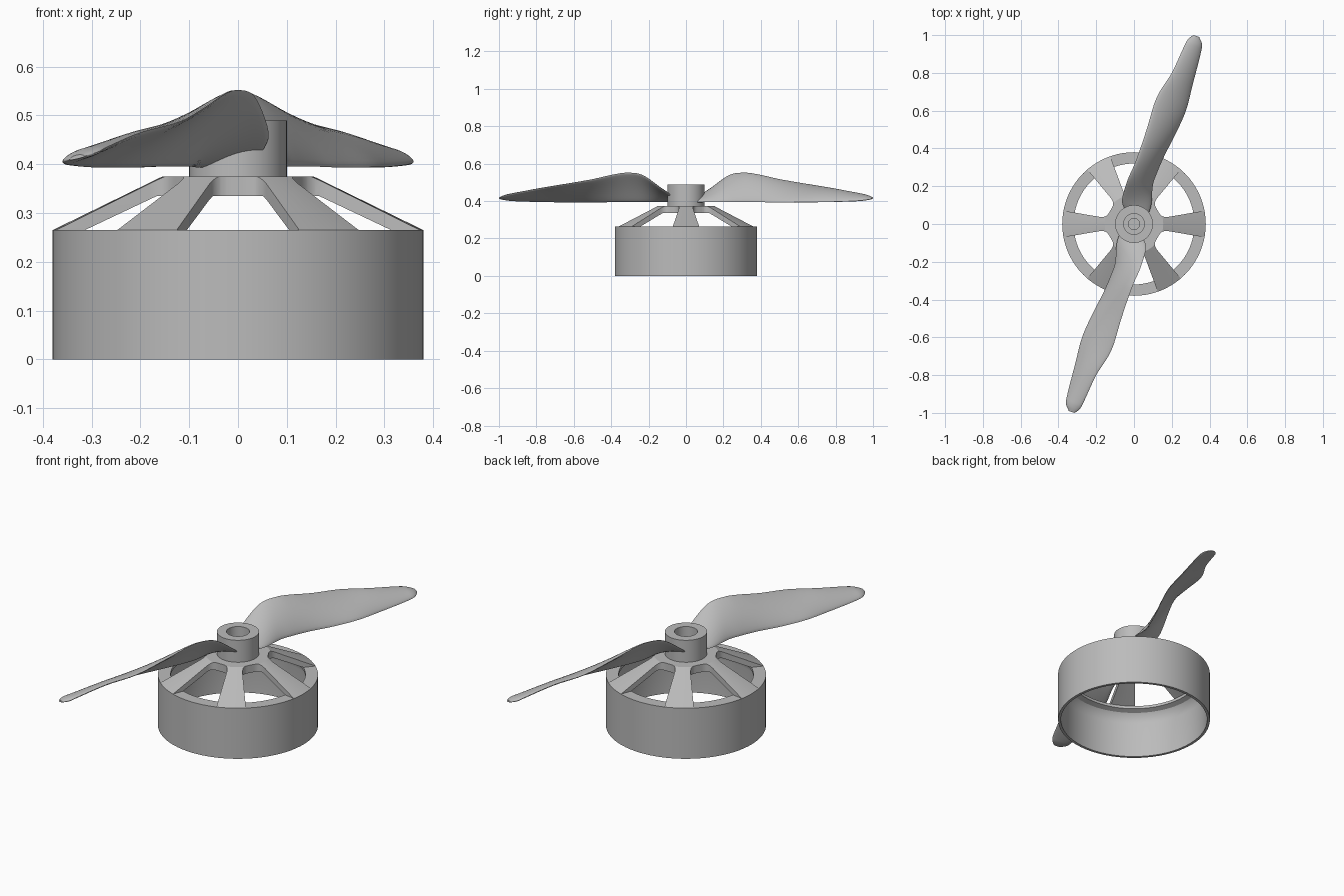
import bpy, bmesh
from math import sin, cos, pi, radians
from mathutils import Vector, Matrix

if "Cube" in bpy.data.objects:
    bpy.data.objects.remove(bpy.data.objects["Cube"])

grey = bpy.data.materials.new("plain grey")
grey.use_nodes = True
colour = (0.5, 0.5, 0.5, 1)
grey.diffuse_color = colour
grey.node_tree.nodes["Principled BSDF"].inputs["Base Color"].default_value = colour


def finish(bm, name):
    bmesh.ops.remove_doubles(bm, verts=bm.verts, dist=1e-5)
    bmesh.ops.recalc_face_normals(bm, faces=bm.faces)
    mesh = bpy.data.meshes.new(name)
    bm.to_mesh(mesh)
    bm.free()
    mesh.materials.append(grey)
    obj = bpy.data.objects.new(name, mesh)
    bpy.context.collection.objects.link(obj)
    return obj


def smooth(obj, angle=30):
    bpy.ops.object.select_all(action='DESELECT')
    obj.select_set(True)
    bpy.context.view_layer.objects.active = obj
    bpy.ops.object.shade_smooth_by_angle(angle=radians(angle))


def lathe(name, profile, closed=True, steps=80):
    bm = bmesh.new()
    vs = [bm.verts.new((r, 0, z)) for r, z in profile]
    pairs = list(zip(vs, vs[1:] + vs[:1]))
    edges = [bm.edges.new(p) for p in (pairs if closed else pairs[:-1])]
    bmesh.ops.spin(bm, geom=vs + edges, cent=(0, 0, 0), axis=(0, 0, 1),
                   angle=2 * pi, steps=steps)
    return finish(bm, name)


# Motor bell: thin drum with a flat rim, filleted underneath
smooth(lathe("motor_bell", [(0.38, 0), (0.38, 0.265), (0.32, 0.265), (0.32, 0.25),
                            (0.345, 0.24), (0.36, 0.22), (0.366, 0.19), (0.366, 0)]))

# Conical spoked top: cone shell with six round-cornered windows cut out
spider = lathe("spoked_top", [(0, 0.375), (0.155, 0.375), (0.38, 0.265),
                              (0.32, 0.265), (0.17, 0.335), (0, 0.335)], closed=False)


def window_outline():
    inner, outer = Vector((0.148, 0.032)), Vector((0.46, 0.085))
    turn = Matrix.Rotation(radians(30), 2)
    half = [turn.inverted() @ p for p in (inner, outer)]     # centred on +x
    a, b = half
    p1 = a + (b - a).normalized() * 0.035
    p2 = a + Vector((0, 0.03))
    corner = [p1.lerp(a, t / 5).lerp(a.lerp(p2, t / 5), t / 5) for t in range(6)]
    side = [b] + corner
    loop = side + [Vector((p.x, -p.y)) for p in reversed(side)]
    return [turn @ p for p in loop]


bm = bmesh.new()
for k in range(6):
    spin = Matrix.Rotation(radians(60 * k), 2)
    face = bm.faces.new([bm.verts.new((*(spin @ p), 0.2)) for p in window_outline()])
    out = bmesh.ops.extrude_face_region(bm, geom=[face])
    bmesh.ops.translate(bm, vec=(0, 0, 0.3),
                        verts=[v for v in out["geom"] if isinstance(v, bmesh.types.BMVert)])
cutter = finish(bm, "window_cutter")
cutter.hide_render = True
cut = spider.modifiers.new("windows", 'BOOLEAN')
cut.operation, cut.solver, cut.object = 'DIFFERENCE', 'EXACT', cutter
bpy.context.view_layer.objects.active = spider
bpy.ops.object.modifier_apply(modifier=cut.name)
bpy.data.objects.remove(cutter)
smooth(spider, 25)

# Propeller hub with stepped bore
smooth(lathe("propeller_hub", [(0.1, 0.375), (0.1, 0.49), (0.055, 0.49), (0.055, 0.42),
                               (0.03, 0.42), (0.03, 0.375)], steps=64))

# Blade stations from root to tip: high edge point, then low edge point
stations = [
    ((-0.05, 0.075, 0.425), (0.08, 0.06, 0.395)),
    ((-0.063, 0.13, 0.465), (0.093, 0.11, 0.395)),
    ((-0.035, 0.23, 0.538), (0.10, 0.206, 0.395)),
    ((0.0, 0.31, 0.552), (0.125, 0.28, 0.395)),
    ((0.03, 0.39, 0.542), (0.165, 0.37, 0.395)),
    ((0.07, 0.51, 0.515), (0.217, 0.47, 0.393)),
    ((0.12, 0.67, 0.487), (0.275, 0.60, 0.394)),
    ((0.20, 0.80, 0.465), (0.31, 0.735, 0.395)),
    ((0.265, 0.94, 0.437), (0.35, 0.89, 0.4)),
    ((0.288, 0.98, 0.425), (0.36, 0.95, 0.405)),
    ((0.315, 1.0, 0.417), (0.345, 0.99, 0.41)),
]


def catmull(pts, steps=5):
    pts = [Vector(p) for p in pts]
    ext = [pts[0] * 2 - pts[1]] + pts + [pts[-1] * 2 - pts[-2]]
    out = []
    for a, b, c, d in zip(ext, ext[1:], ext[2:], ext[3:]):
        for i in range(steps):
            t = i / steps
            out.append(0.5 * (2 * b + (c - a) * t + (2 * a - 5 * b + 4 * c - d) * t * t
                              + (3 * b - a - 3 * c + d) * t ** 3))
    return out + [pts[-1]]


def blade(name, angle):
    high = catmull([s[0] for s in stations])
    low = catmull([s[1] for s in stations])
    axis = Vector((0.33, 0.94, 0))
    bm = bmesh.new()
    rings, n = [], 24
    for h, l in zip(high, low):
        chord = l - h
        normal = chord.cross(axis).normalized()
        thick = min(0.011, chord.length * 0.12)
        ring = []
        for i in range(n):
            a = 2 * pi * i / n
            u = (1 - cos(a)) / 2
            camber = 0.05 * chord.length * 4 * u * (1 - u)
            ring.append(bm.verts.new(h + chord * u + normal * (thick * sin(a) + camber)))
        rings.append(ring)
    for r, s in zip(rings, rings[1:]):
        for i in range(n):
            j = (i + 1) % n
            bm.faces.new((r[i], r[j], s[j], s[i]))
    bm.faces.new(rings[0])
    bm.faces.new(rings[-1])
    bm.transform(Matrix.Rotation(angle, 4, 'Z'))
    smooth(finish(bm, name), 50)


blade("back_blade", 0)
blade("front_blade", pi)
